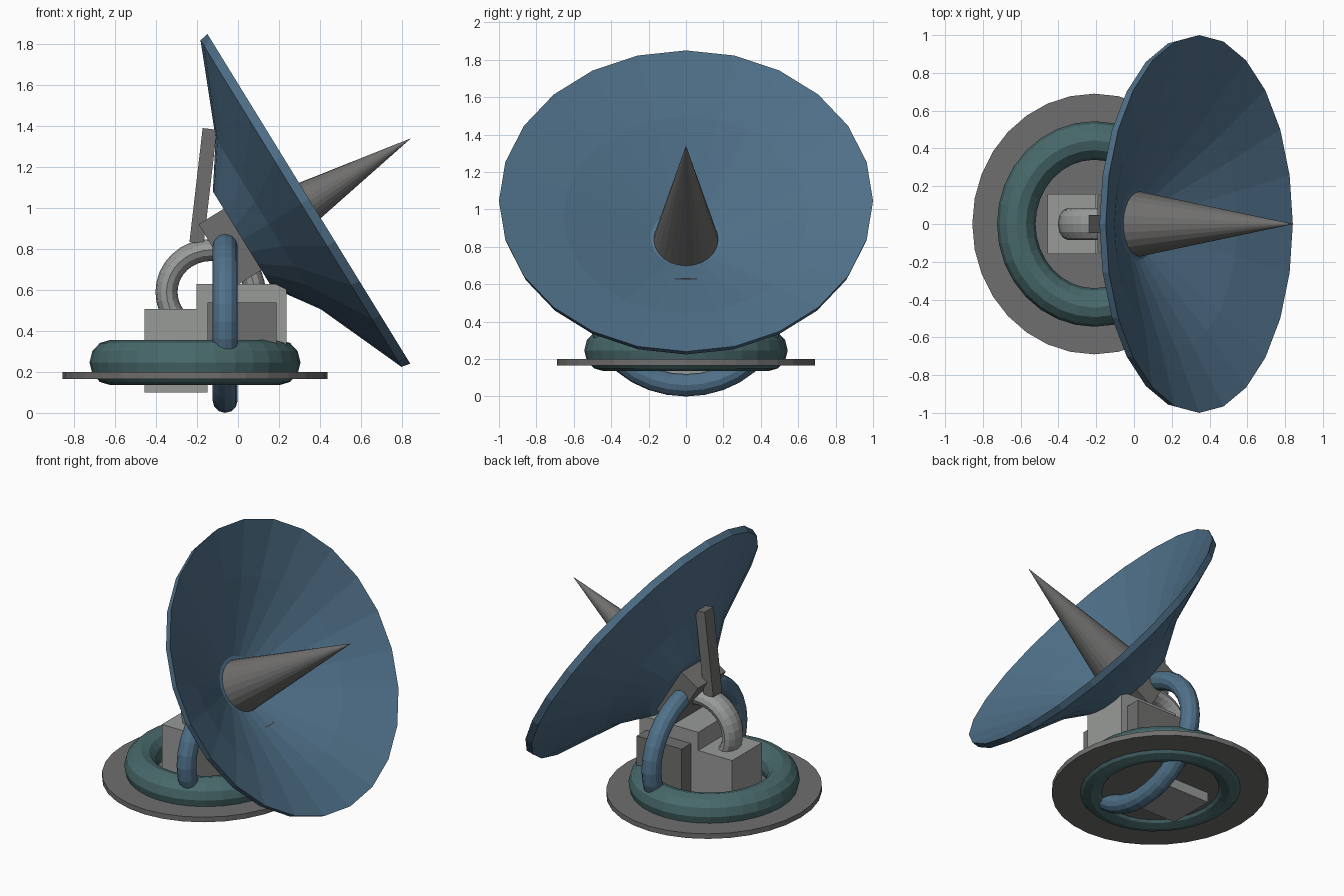
import bpy, bmesh, math
from mathutils import Matrix, Vector

if "Cube" in bpy.data.objects:
    bpy.data.objects.remove(bpy.data.objects["Cube"])


def srgb(r, g, b):
    f = lambda c: (c / 255 / 12.92) if c < 11 else ((c / 255 + 0.055) / 1.055) ** 2.4
    return (f(r), f(g), f(b), 1)


def material(name, rgb):
    m = bpy.data.materials.new(name)
    m.diffuse_color = srgb(*rgb)
    m.use_nodes = True
    m.node_tree.nodes["Principled BSDF"].inputs["Base Color"].default_value = m.diffuse_color
    return m


BLUE = material("dish_blue", (80, 113, 138))
TEAL = material("base_teal", (72, 105, 107))
GREY = material("mid_grey", (112, 111, 110))
LIGHT = material("light_grey", (152, 155, 153))


def finish(name, bm, mat, matrix=Matrix()):
    bmesh.ops.recalc_face_normals(bm, faces=bm.faces)
    me = bpy.data.meshes.new(name)
    bm.to_mesh(me)
    bm.free()
    me.materials.append(mat)
    ob = bpy.data.objects.new(name, me)
    ob.matrix_world = matrix
    bpy.context.collection.objects.link(ob)
    return ob


def place(loc, tilt=0.0, scale=(1, 1, 1)):
    return (Matrix.Translation(loc) @ Matrix.Rotation(tilt, 4, 'Y')
            @ Matrix.Diagonal((*scale, 1)))


def lathe(name, profile, n, mat, matrix):
    """Spin (radius, height) points about local z; radius 0 closes the shape."""
    bm = bmesh.new()
    rings = []
    for r, h in profile:
        if r == 0:
            rings.append([bm.verts.new((0, 0, h))] * n)
        else:
            rings.append([bm.verts.new((r * math.cos(2 * math.pi * i / n),
                                        r * math.sin(2 * math.pi * i / n), h)) for i in range(n)])
    for a, b in zip(rings, rings[1:]):
        for i in range(n):
            j = (i + 1) % n
            bm.faces.new(list(dict.fromkeys((a[i], a[j], b[j], b[i]))))
    return finish(name, bm, mat, matrix)


def ring(name, major, tube, centre, normal, mat, n=32, m=12):
    """Elliptical torus: major = two radii in its plane, tube = (in-plane, along normal)."""
    bm = bmesh.new()
    axes = {'x': ((0, 1, 0), (0, 0, 1), (1, 0, 0)),
            'y': ((1, 0, 0), (0, 0, 1), (0, 1, 0)),
            'z': ((1, 0, 0), (0, 1, 0), (0, 0, 1))}[normal]
    u, v, w = map(Vector, axes)
    c = Vector(centre)
    rows = []
    for i in range(n):
        a = 2 * math.pi * i / n
        row = []
        for k in range(m):
            b = 2 * math.pi * k / m
            d = tube[0] * math.cos(b)
            row.append(bm.verts.new(c + u * (major[0] + d) * math.cos(a)
                                    + v * (major[1] + d) * math.sin(a)
                                    + w * tube[1] * math.sin(b)))
        rows.append(row)
    for i in range(n):
        p, q = rows[i], rows[(i + 1) % n]
        for k in range(m):
            l = (k + 1) % m
            bm.faces.new((p[k], q[k], q[l], p[l]))
    return finish(name, bm, mat)


def box(name, size, loc, mat, tilt=0.0):
    bm = bmesh.new()
    bmesh.ops.create_cube(bm, size=1)
    bmesh.ops.scale(bm, vec=size, verts=bm.verts)
    return finish(name, bm, mat, place(loc, tilt))


def span(name, x, y, z, mat):
    return box(name, (x[1] - x[0], 2 * y, z[1] - z[0]),
               ((x[0] + x[1]) / 2, 0, (z[0] + z[1]) / 2), mat)


TILT = math.radians(58.4)          # dish axis, measured from vertical
AXIS = Vector((math.sin(TILT), 0, math.cos(TILT)))
HUB = Vector((0.022, 0, 0.846))    # centre of the flat dish back

# Base plate and ring
lathe("base_plate", [(0, 0.166), (1, 0.166), (1, 0.2), (0, 0.2)], 32, GREY,
      place((-0.21, 0, 0), 0, (0.646, 0.69, 1)))
ring("base_ring", (0.413, 0.442), (0.102, 0.11), (-0.21, 0, 0.246), 'z', TEAL)

# Equipment housings
span("rear_housing", (-0.457, -0.149), 0.16, (0.10, 0.507), LIGHT)
span("centre_housing", (-0.203, 0.236), 0.16, (0.18, 0.63), LIGHT)
span("wide_housing", (-0.149, 0.187), 0.26, (0.18, 0.54), GREY)

# Support rings
ring("cradle_ring", (0.46, 0.387), (0.06, 0.061), (-0.063, 0, 0.447), 'x', BLUE)
ring("rear_arch", (0.215, 0.205), (0.054, 0.085), (-0.134, 0, 0.59), 'y', LIGHT)

# Mount block and rear strut
box("mount_block", (0.352, 0.30, 0.144), HUB - AXIS * 0.072, GREY, TILT)
box("rear_strut", (0.07, 0.095, 0.56), (-0.17, 0, 1.108), GREY, math.radians(6.6))

# Dish: back profile out to the rim, then the inside back to the centre
lathe("dish", [(0, 0), (0.292, 0), (0.52, 0.148), (0.99, 0.335), (1.0, 0.38),
               (0.655, 0.235), (0.19, 0.003), (0, 0.003)], 24, BLUE,
      place(HUB, TILT, (0.945, 1, 1)))

# Feed cone
lathe("feed_cone", [(0, 0), (0.172, 0), (0, 0.955)], 24, GREY,
      place((0.031, 0, 0.84), TILT, (0.97, 1, 1)))
